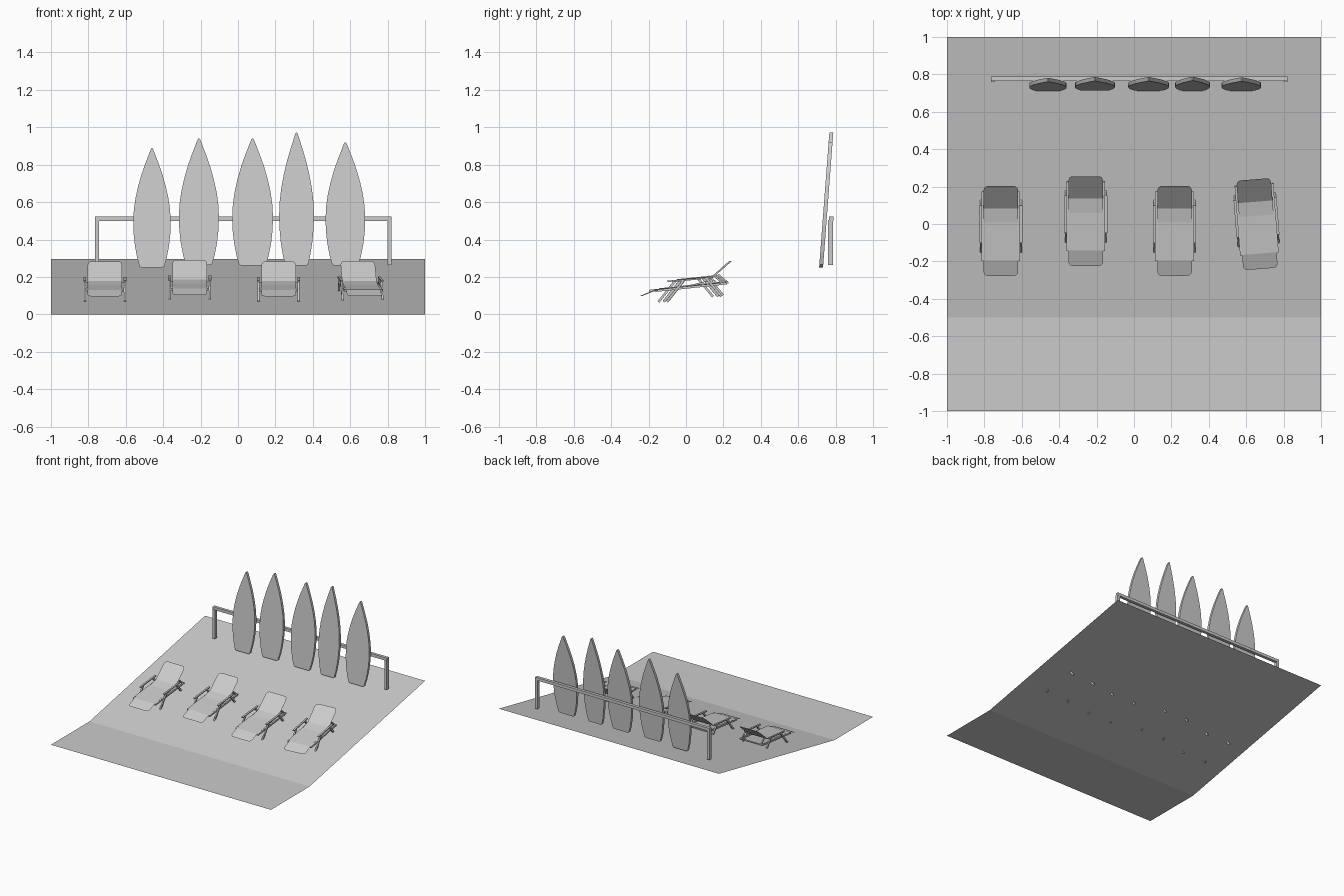
import bpy, bmesh, math
from mathutils import Vector, Matrix

if "Cube" in bpy.data.objects:
    bpy.data.objects.remove(bpy.data.objects["Cube"])


def finish(name, bm, matrix=None):
    bmesh.ops.recalc_face_normals(bm, faces=bm.faces)
    me = bpy.data.meshes.new(name)
    bm.to_mesh(me)
    bm.free()
    ob = bpy.data.objects.new(name, me)
    bpy.context.collection.objects.link(ob)
    if matrix:
        ob.matrix_world = matrix
    return ob


def strip(name, rows, cx=0, matrix=None):
    """Open sheet from rows of (y, z, half width)."""
    bm = bmesh.new()
    pairs = [(bm.verts.new((cx - w, y, z)), bm.verts.new((cx + w, y, z))) for y, z, w in rows]
    for (a, b), (c, d) in zip(pairs, pairs[1:]):
        bm.faces.new((a, b, d, c))
    return finish(name, bm, matrix)


def bar(bm, a, b, w, h):
    """Rectangular beam between two points; w is its width along x when it runs in yz."""
    a, b = Vector(a), Vector(b)
    d = (b - a).normalized()
    side = Vector((1, 0, 0)) if abs(d.x) < 0.9 else Vector((0, 1, 0))
    up = d.cross(side).normalized()
    rot = Matrix((side, d, up)).transposed().to_4x4()
    scale = Matrix.Diagonal((w, (b - a).length, h, 1))
    bmesh.ops.create_cube(bm, size=1, matrix=Matrix.Translation((a + b) / 2) @ rot @ scale)


# Sloping beach: flat front, rising back
strip("beach", [(-1, 0, 1), (-0.5, 0, 1), (1, 0.296, 1)])

# Board rack
bm = bmesh.new()
bar(bm, (-0.765, 0.776, 0.512), (0.82, 0.776, 0.512), 0.024, 0.024)
for x in (-0.754, 0.809):
    bar(bm, (x, 0.773, 0.265), (x, 0.773, 0.505), 0.022, 0.026)
finish("board_rack", bm)

# Leaning surfboards: outline of (height fraction, width fraction)
OUTLINE = [(0, 0.56), (0.008, 0.66), (0.08, 0.79), (0.18, 0.91), (0.28, 0.98), (0.38, 1),
           (0.48, 0.97), (0.58, 0.88), (0.68, 0.74), (0.78, 0.56), (0.87, 0.36),
           (0.94, 0.19), (0.985, 0.08), (1, 0.03)]
BOARDS = [(-0.46, 0.10, 0.251, 0.888), (-0.209, 0.107, 0.263, 0.941), (0.078, 0.109, 0.26, 0.941),
          (0.313, 0.093, 0.26, 0.973), (0.574, 0.106, 0.26, 0.92)]
for cx, hw, z0, z1 in BOARDS:
    bm = bmesh.new()
    pts = [(s * w * hw, t) for s, seq in ((1, OUTLINE), (-1, OUTLINE[::-1])) for t, w in seq]
    verts = []
    for x, t in pts:
        z = z0 + t * (z1 - z0)
        verts.append(bm.verts.new((cx + x, 0.712 + 0.076 * (z - 0.255), z)))
    face = bm.faces.new(verts)
    ext = bmesh.ops.extrude_face_region(bm, geom=[face], use_keep_orig=True)
    new = [v for v in ext["geom"] if isinstance(v, bmesh.types.BMVert)]
    bmesh.ops.translate(bm, verts=new, vec=(0, 0.021, 0))
    finish("surfboard", bm)

# Lounger sling: footrest, seat, raised back, with rounded ends
SLING = [(-0.277, 0.096, 0.070), (-0.274, 0.0973, 0.081), (-0.266, 0.1005, 0.089), (-0.255, 0.105, 0.0925),
         (-0.195, 0.130, 0.0925), (0.008, 0.158, 0.0925), (0.083, 0.177, 0.0925),
         (0.181, 0.264, 0.0925), (0.193, 0.2745, 0.088), (0.2, 0.281, 0.081), (0.203, 0.2835, 0.070)]


def lounger(x, dy, dz, turn):
    m = Matrix.Translation((x, dy, dz)) @ Matrix.Rotation(math.radians(turn), 4, 'Z')
    strip("lounger_sling", SLING, matrix=m)
    bm = bmesh.new()
    for s in (-1, 1):
        # side rail, legs, arm
        bar(bm, (s * 0.098, -0.197, 0.125), (s * 0.098, 0.174, 0.164), 0.011, 0.012)
        bar(bm, (s * 0.107, -0.147, 0.066), (s * 0.107, -0.06, 0.176), 0.010, 0.013)
        bar(bm, (s * 0.107, 0.145, 0.094), (s * 0.107, 0.065, 0.190), 0.010, 0.013)
        bar(bm, (s * 0.108, -0.10, 0.176), (s * 0.108, 0.10, 0.196), 0.014, 0.008)
        # back support strut
        bar(bm, (s * 0.088, 0.17, 0.163), (s * 0.088, 0.12, 0.205), 0.008, 0.009)
    # cross bars
    for y, z in ((-0.19, 0.124), (0.168, 0.163)):
        bar(bm, (-0.1, y, z), (0.1, y, z), 0.009, 0.009)
    finish("lounger_frame", bm, m)


for args in ((-0.712, 0, 0, 0), (-0.258, 0.052, 0.008, 0), (0.217, 0, 0, 0), (0.655, 0.036, 0.002, 4.5)):
    lounger(*args)
